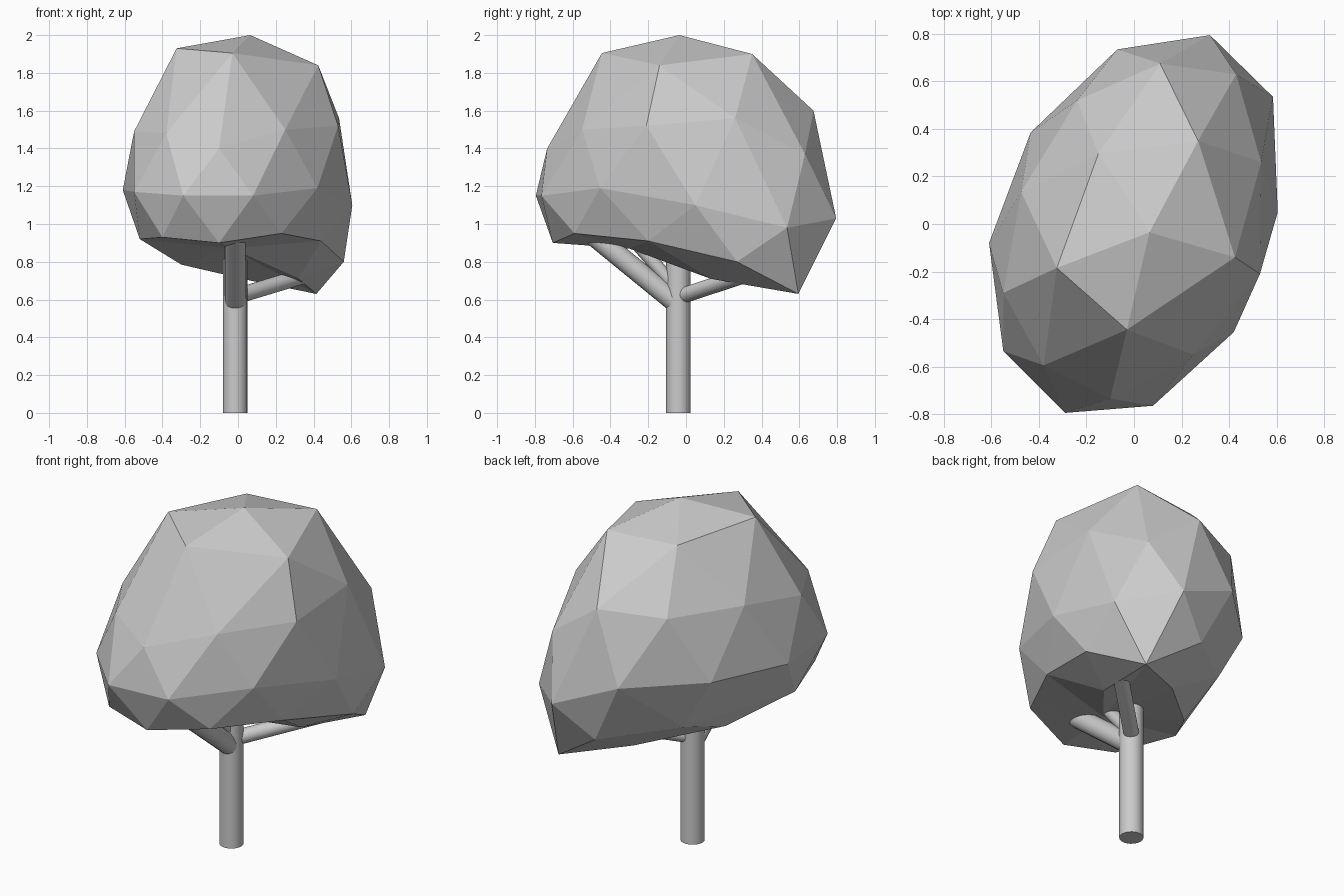
import bpy, bmesh
from mathutils import Vector

if "Cube" in bpy.data.objects:
    bpy.data.objects.remove(bpy.data.objects["Cube"])


def rod(name, start, end, radius, sides=20):
    """Straight cylinder between two points, smooth sides and sharp caps."""
    a, b = Vector(start), Vector(end)
    bpy.ops.mesh.primitive_cylinder_add(vertices=sides, radius=radius,
                                        depth=(b - a).length, location=(a + b) / 2)
    ob = bpy.context.object
    ob.name = name
    ob.rotation_euler = (b - a).to_track_quat('Z', 'Y').to_euler()
    bpy.ops.object.shade_smooth_by_angle()
    return ob


# Trunk and three branches reaching into the crown
rod("trunk", (-.015, -.04, 0), (-.015, -.04, .92), .065)
rod("front_branch", (-.015, -.06, .59), (-.015, -.55, .99), .056)
rod("back_branch", (.0, -.02, .62), (.38, .33, .735), .042)
rod("inner_branch", (-.015, -.07, .68), (-.035, -.28, .92), .036)

# Crown: faceted hull, corners given in tiers from the top down
tiers = [
    # apex and shoulder
    (.065, -.035, 2), (-.325, -.185, 1.93), (-.03, -.445, 1.905),
    (.425, -.14, 1.84), (.27, .35, 1.90), (-.15, .295, 1.90),
    # upper tier
    (-.10, -.735, 1.40), (.25, -.55, 1.50), (.53, -.21, 1.52), (.535, .26, 1.56),
    (.11, .675, 1.60), (-.24, .52, 1.575), (-.475, .135, 1.57),
    (-.55, -.29, 1.49), (-.38, -.595, 1.48), (.43, .63, 1.37),
    # widest tier
    (-.29, -.795, 1.15), (.08, -.765, 1.15), (.42, -.455, 1.19), (.605, .05, 1.10),
    (.585, .535, .98), (.32, .795, 1.03), (-.07, .735, 1.20),
    (-.435, .385, 1.20), (-.61, -.08, 1.18), (-.55, -.535, 1.17),
    # lower flanks
    (.56, .27, .80), (.11, .69, .835), (-.26, .395, .895),
]
# Rim around the hollow underside
rim_points = [
    (-.10, -.705, .90), (.23, -.59, .95), (.44, -.20, .91), (.32, .13, .71),
    (.415, .595, .63), (.067, .397, .70), (-.30, .06, .785),
    (-.52, -.275, .92), (-.40, -.63, .93),
]
bm = bmesh.new()
for p in tiers:
    bm.verts.new(p)
rim = {bm.verts.new(p) for p in rim_points}
bmesh.ops.convex_hull(bm, input=bm.verts)
bmesh.ops.delete(bm, geom=[f for f in bm.faces if all(v in rim for v in f.verts)],
                 context='FACES')

# Underside: raised to one inner point around the branches
edges = [e for e in bm.edges if e.is_boundary]
hollow = bm.verts.new((-.04, -.3, .87))
for e in edges:
    bm.faces.new((e.verts[0], e.verts[1], hollow))
bmesh.ops.delete(bm, geom=[v for v in bm.verts if not v.link_faces], context='VERTS')
bmesh.ops.recalc_face_normals(bm, faces=bm.faces)

mesh = bpy.data.meshes.new("crown")
bm.to_mesh(mesh)
bm.free()
bpy.context.collection.objects.link(bpy.data.objects.new("crown", mesh))
